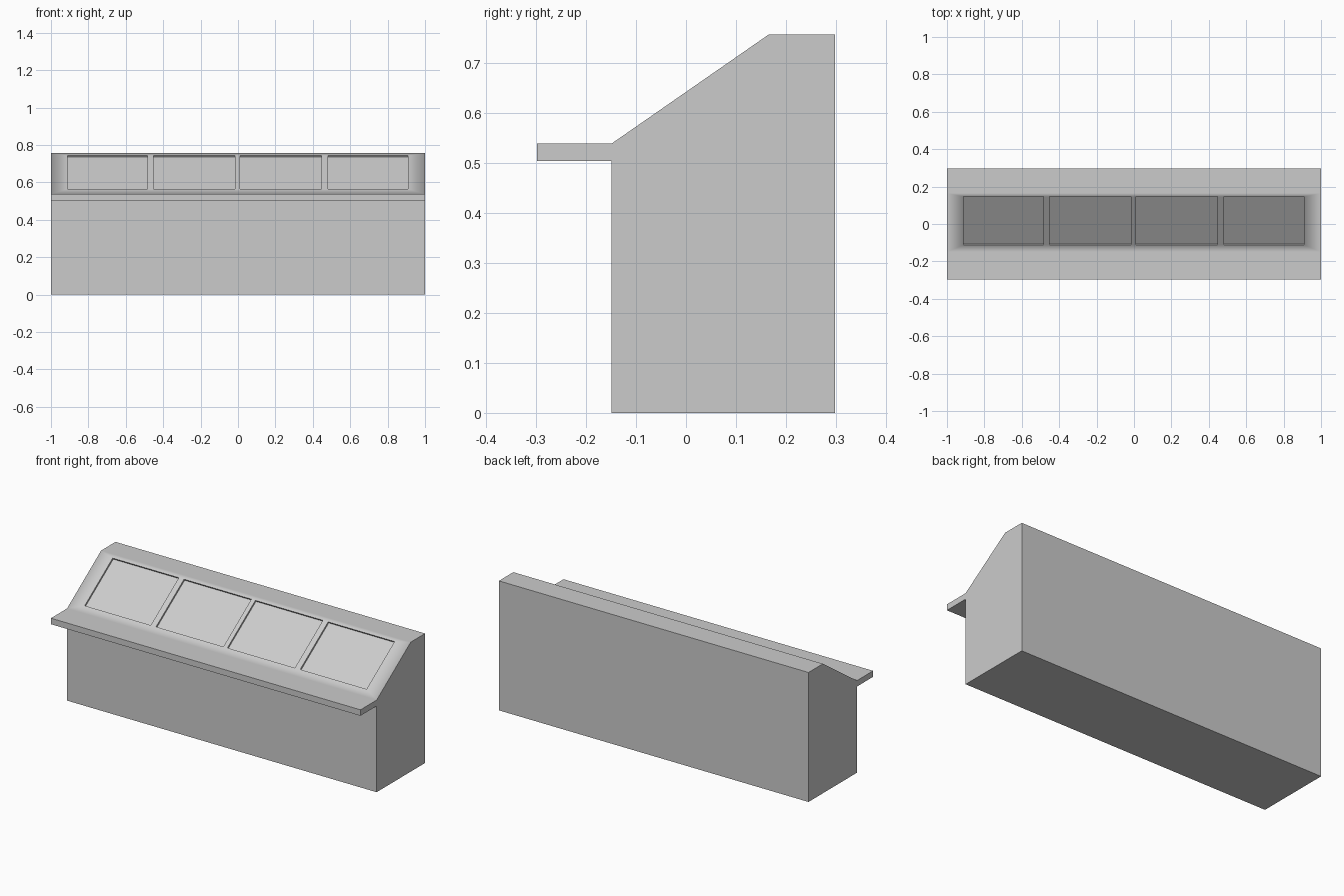
import bpy, bmesh, math
from mathutils import Vector

if "Cube" in bpy.data.objects:
    bpy.data.objects.remove(bpy.data.objects["Cube"])

# Side profile (y, z) of the console, extruded along x
profile = [(-0.149, 0), (0.298, 0), (0.298, 0.756), (0.165, 0.756),
           (-0.149, 0.538), (-0.298, 0.538), (-0.298, 0.503), (-0.149, 0.503)]
slope = math.atan2(0.756 - 0.538, 0.165 + 0.149)


def activate(ob):
    bpy.ops.object.select_all(action='DESELECT')
    ob.select_set(True)
    bpy.context.view_layer.objects.active = ob


# Console body with desk ledge and sloped panel
bm = bmesh.new()
face = bm.faces.new([bm.verts.new((-1, y, z)) for y, z in profile])
ext = bmesh.ops.extrude_face_region(bm, geom=[face])
bmesh.ops.translate(bm, vec=(2, 0, 0),
                    verts=[g for g in ext['geom'] if isinstance(g, bmesh.types.BMVert)])
bmesh.ops.recalc_face_normals(bm, faces=bm.faces)
mesh = bpy.data.meshes.new("console_body")
bm.to_mesh(mesh)
bm.free()
body = bpy.data.objects.new("console_body", mesh)
bpy.context.collection.objects.link(body)

# Four shallow rectangular recesses in the sloped panel
depth = 0.01
low, high = Vector((0, -0.112, 0.5637)), Vector((0, 0.146, 0.7428))
for x0, x1 in [(-0.912, -0.485), (-0.451, -0.016), (0.01, 0.446), (0.48, 0.909)]:
    centre = (low + high) / 2
    centre.x = (x0 + x1) / 2
    bpy.ops.mesh.primitive_cube_add(size=1, location=centre, rotation=(slope, 0, 0))
    cutter = bpy.context.object
    cutter.name = "recess_cutter"
    cutter.hide_render = True
    cutter.scale = (x1 - x0, (high - low).length, depth * 2)
    activate(body)
    mod = body.modifiers.new("recess", 'BOOLEAN')
    mod.operation = 'DIFFERENCE'
    mod.solver = 'EXACT'
    mod.object = cutter
    bpy.ops.object.modifier_apply(modifier=mod.name)
    bpy.data.objects.remove(cutter)

# Soft shading across the gentle bends, crisp elsewhere
activate(body)
bpy.ops.object.shade_smooth_by_angle(angle=math.radians(40))
weighted = body.modifiers.new("weighted_normals", 'WEIGHTED_NORMAL')
weighted.weight = 100
weighted.keep_sharp = True
